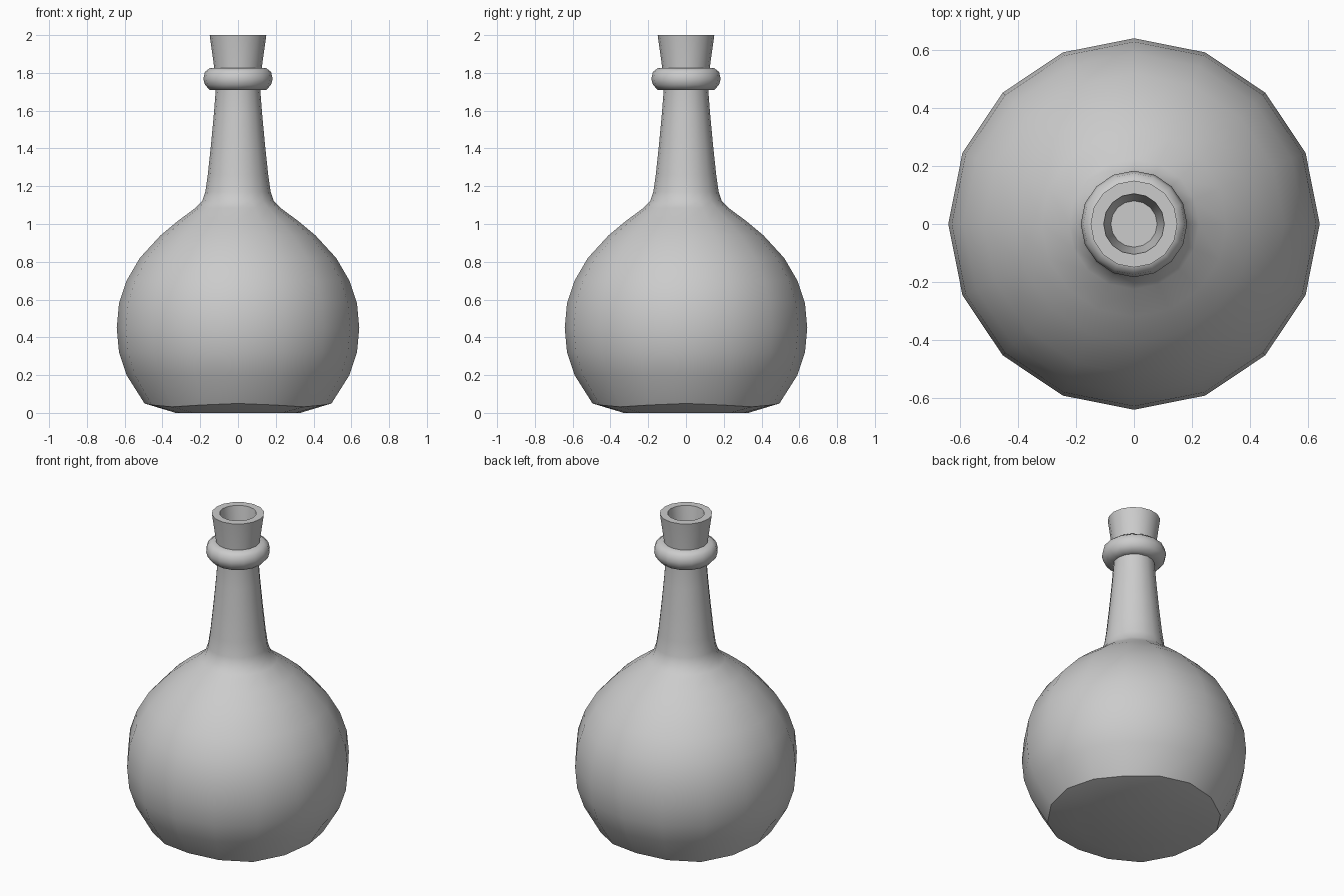
import bpy, bmesh
from math import cos, sin, pi, radians

if "Cube" in bpy.data.objects:
    bpy.data.objects.remove(bpy.data.objects["Cube"])

SIDES = 16


def lathe(name, profile, closed=False, edit=None, angle=40):
    """Revolve (radius, z) points around z; cap both ends unless closed."""
    bm = bmesh.new()
    rings = [[bm.verts.new((r * cos(2 * pi * i / SIDES), r * sin(2 * pi * i / SIDES), z))
              for i in range(SIDES)] for r, z in profile]
    pairs = list(zip(rings, rings[1:]))
    if closed:
        pairs.append((rings[-1], rings[0]))
    else:
        bm.faces.new(rings[0][::-1])
        bm.faces.new(rings[-1])
    for a, b in pairs:
        for i in range(SIDES):
            j = (i + 1) % SIDES
            bm.faces.new((a[i], a[j], b[j], b[i]))
    if edit:
        edit(rings)
    bmesh.ops.recalc_face_normals(bm, faces=bm.faces)
    mesh = bpy.data.meshes.new(name)
    bm.to_mesh(mesh)
    bm.free()
    obj = bpy.data.objects.new(name, mesh)
    bpy.context.collection.objects.link(obj)
    bpy.ops.object.select_all(action='DESELECT')
    obj.select_set(True)
    bpy.context.view_layer.objects.active = obj
    bpy.ops.object.shade_smooth_by_angle(angle=radians(angle))
    return obj


def uneven_base(rings):
    # the base edge dips slightly between the four axis corners
    for i, v in enumerate(rings[1]):
        v.co.z = (0.05, 0.042, 0.032, 0.042)[i % 4]


# Round body, tapering neck, flared mouth and its recess
lathe("bottle", [
    (0.33, 0.0), (0.495, 0.05), (0.59, 0.20), (0.63, 0.32), (0.642, 0.45),
    (0.63, 0.58), (0.59, 0.70), (0.52, 0.82), (0.41, 0.94), (0.32, 1.015),
    (0.225, 1.085), (0.19, 1.12), (0.173, 1.17), (0.16, 1.26), (0.143, 1.42),
    (0.128, 1.58), (0.118, 1.71), (0.122, 1.80), (0.15, 2.0),
    (0.105, 2.0), (0.08, 1.80)], edit=uneven_base)

# Rounded collar around the neck
lathe("neck_collar", [
    (0.11, 1.71), (0.15, 1.71), (0.175, 1.737), (0.184, 1.768),
    (0.175, 1.805), (0.15, 1.825), (0.11, 1.825)], closed=True, angle=50)
